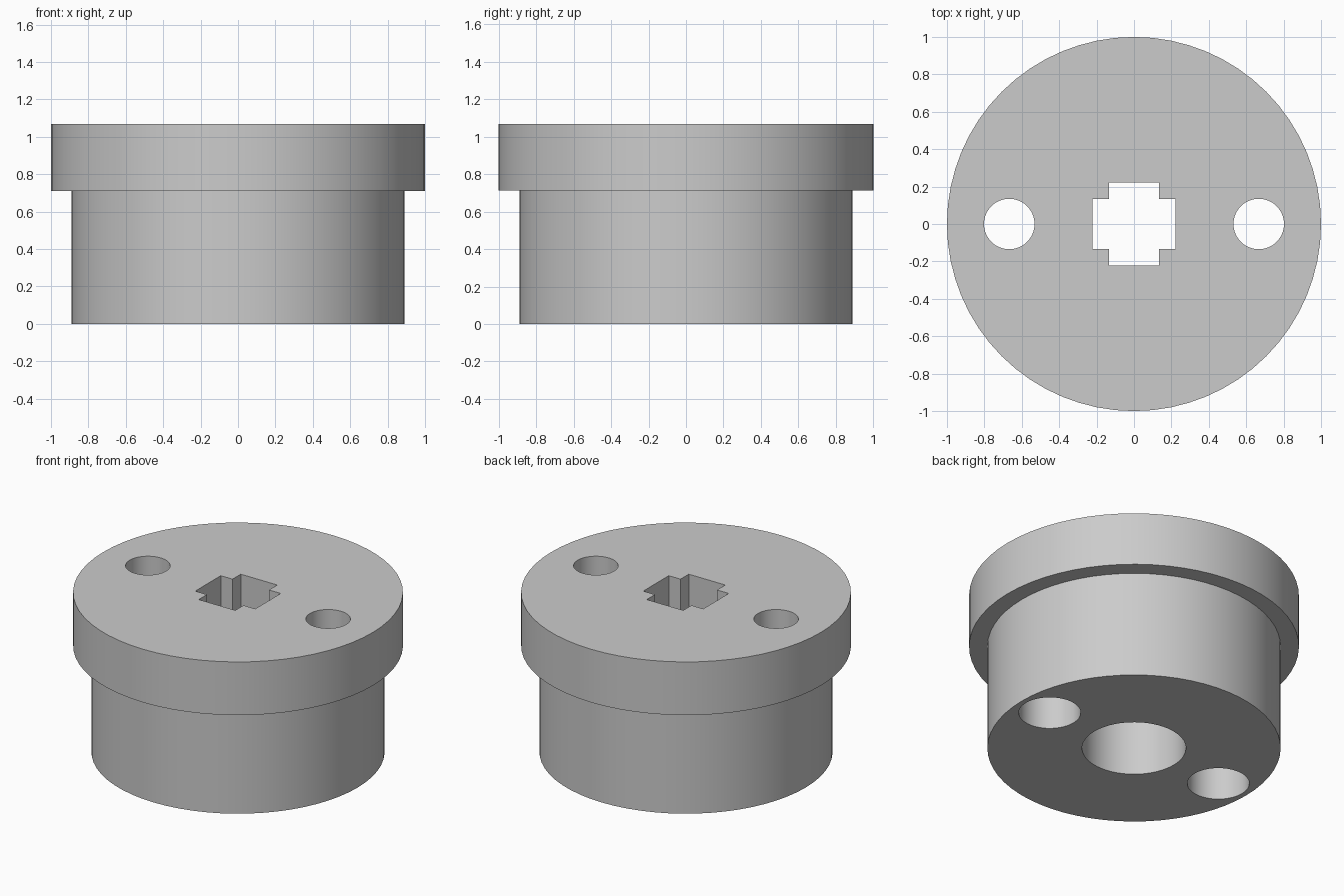
import bpy, bmesh, math

if "Cube" in bpy.data.objects:
    bpy.data.objects.remove(bpy.data.objects["Cube"])

SEGMENTS = 64
SHOULDER, TOP = 0.711, 1.067

grey = bpy.data.materials.new("plain grey")
grey.use_nodes = True
colour = (0.6, 0.6, 0.6, 1)
grey.diffuse_color = colour
grey.node_tree.nodes["Principled BSDF"].inputs["Base Color"].default_value = colour


def circle(radius):
    steps = [2 * math.pi * i / SEGMENTS for i in range(SEGMENTS)]
    return [(radius * math.cos(a), radius * math.sin(a)) for a in steps]


def make_object(name, bm):
    bmesh.ops.recalc_face_normals(bm, faces=bm.faces)
    mesh = bpy.data.meshes.new(name)
    bm.to_mesh(mesh)
    bm.free()
    mesh.materials.append(grey)
    obj = bpy.data.objects.new(name, mesh)
    bpy.context.collection.objects.link(obj)
    return obj


def loft(name, sections):
    """Stack (outline, height) sections and cap both ends."""
    bm = bmesh.new()
    rings = [[bm.verts.new((x, y, z)) for x, y in outline] for outline, z in sections]
    for low, high in zip(rings, rings[1:]):
        n = len(low)
        for i in range(n):
            j = (i + 1) % n
            bm.faces.new((low[i], low[j], high[j], high[i]))
    bm.faces.new(rings[0][::-1])
    bm.faces.new(rings[-1])
    return make_object(name, bm)


def cut(target, cutter):
    cutter.hide_render = True
    mod = target.modifiers.new("cut", "BOOLEAN")
    mod.operation = "DIFFERENCE"
    mod.solver = "EXACT"
    mod.object = cutter
    bpy.context.view_layer.objects.active = target
    bpy.ops.object.modifier_apply(modifier=mod.name)
    bpy.data.objects.remove(cutter)


# Flanged round body
body, rim = circle(0.889), circle(1.0)
hub = loft("flanged_hub", [(body, 0), (body, SHOULDER), (rim, SHOULDER), (rim, TOP)])

# Round bore from below, leading into the cross-shaped socket
bore = circle(0.315)
cut(hub, loft("centre_bore", [(bore, -0.1), (bore, SHOULDER)]))
a, b = 0.222, 0.135
cross = [(a, -b), (a, b), (b, b), (b, a), (-b, a), (-b, b),
         (-a, b), (-a, -b), (-b, -b), (-b, -a), (b, -a), (b, -b)]
cut(hub, loft("cross_socket", [(cross, 0.5), (cross, TOP + 0.1)]))

# Stepped bolt holes, wider from below
for side in (-1, 1):
    wide, narrow = ([(x + side * 0.667, y) for x, y in circle(r)] for r in (0.188, 0.135))
    cut(hub, loft("bolt_hole", [(wide, -0.1), (wide, SHOULDER),
                                (narrow, SHOULDER), (narrow, TOP + 0.1)]))

# Smooth round walls with crisp edges
bpy.ops.object.select_all(action="DESELECT")
hub.select_set(True)
bpy.context.view_layer.objects.active = hub
bpy.ops.object.shade_smooth_by_angle(angle=math.radians(30))
